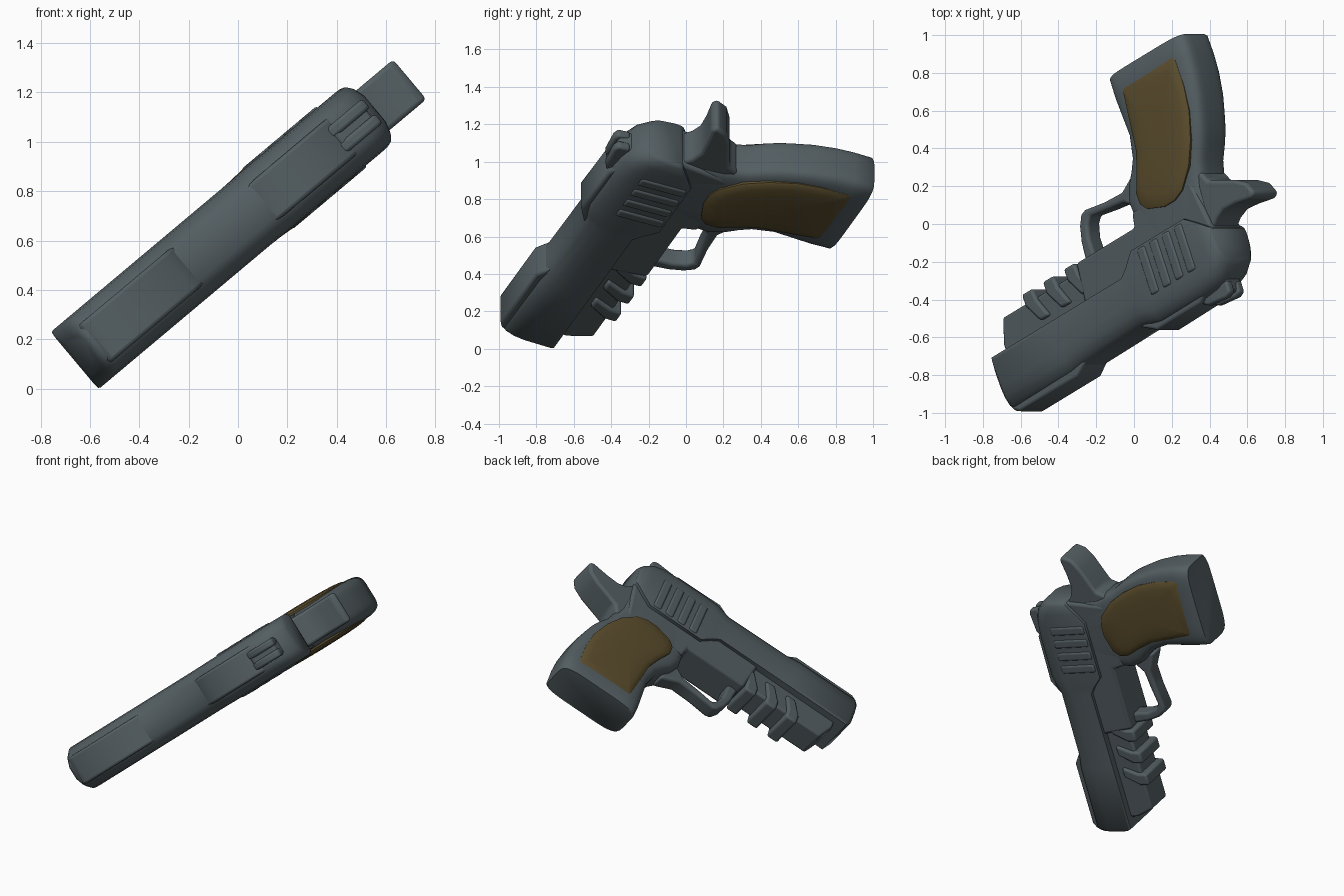
import bpy, bmesh, math
from mathutils import Matrix, Vector

# Local frame: X = muzzle to rear, Y = thickness, Z = up; then tilted into place
R, T = math.radians(25), math.radians(40)
d = Vector((math.cos(T), 0, math.sin(T)))
n = Vector((-math.sin(T), 0, math.cos(T)))
y = Vector((0, 1, 0))
back = d * math.cos(R) + y * math.sin(R)
up = d * math.sin(R) - y * math.cos(R)
PLACE = Matrix.Translation((0, 0, 0.669)) @ Matrix((back, n, up)).transposed().to_4x4()


def material(name, rgb):
    m = bpy.data.materials.new(name)
    m.diffuse_color = (*rgb, 1)
    return m


STEEL = material("slate_steel", (0.088, 0.112, 0.122))
WOOD = material("brown_grip", (0.105, 0.075, 0.026))


def loft(name, rings, mat=STEEL, bevel=0, angle=35):
    """Skin equal-length rings of points and cap both ends."""
    bm = bmesh.new()
    rows = [[bm.verts.new(p) for p in ring] for ring in rings]
    k = len(rows[0])
    for r0, r1 in zip(rows, rows[1:]):
        for i in range(k):
            j = (i + 1) % k
            bm.faces.new((r0[i], r0[j], r1[j], r1[i]))
    bm.faces.new(rows[0])
    bm.faces.new(rows[-1])
    bmesh.ops.recalc_face_normals(bm, faces=bm.faces)
    me = bpy.data.meshes.new(name)
    bm.to_mesh(me)
    bm.free()
    me.materials.append(mat)
    ob = bpy.data.objects.new(name, me)
    bpy.context.collection.objects.link(ob)
    ob.matrix_world = PLACE
    if bevel:
        mod = ob.modifiers.new("bevel", "BEVEL")
        mod.width, mod.segments, mod.limit_method = bevel, 3, "ANGLE"
        mod.angle_limit = math.radians(40)
    bpy.ops.object.select_all(action="DESELECT")
    ob.select_set(True)
    bpy.context.view_layer.objects.active = ob
    bpy.ops.object.shade_smooth_by_angle(angle=math.radians(angle))
    return ob


def prism(name, pts, w0, w1, mat=STEEL, bevel=0.015):
    return loft(name, [[(a, w, b) for a, b in pts] for w in (w0, w1)], mat, bevel)


# Slide: cross-sections along the barrel (position, bottom, top, half width)
def slide_ring(a, lo, hi, h):
    half = [(h * 0.97, lo), (h, lo + 0.02), (h, hi - 0.13), (h * 0.95, hi - 0.075),
            (h * 0.8, hi - 0.03), (h * 0.5, hi)]
    return [(a, w, b) for w, b in half] + [(a, -w, b) for w, b in reversed(half)]


loft("slide", [slide_ring(*s) for s in (
    (-1.122, 0.385, 0.565, 0.085), (-1.108, 0.33, 0.575, 0.122), (-1.08, 0.277, 0.58, 0.151),
    (-0.64, 0.277, 0.575, 0.151), (-0.55, 0.277, 0.56, 0.151), (-0.09, 0.277, 0.555, 0.151),
    (-0.04, 0.24, 0.575, 0.152), (0.03, 0.172, 0.592, 0.152), (0.33, 0.172, 0.59, 0.152),
    (0.43, 0.172, 0.58, 0.152), (0.5, 0.225, 0.555, 0.153), (0.56, 0.275, 0.5, 0.152),
    (0.58, 0.295, 0.47, 0.138))], angle=50)

# Raised front strip, rear plateau and notched rear sight
prism("front_strip", [(-1.105, 0.53), (-1.1, 0.575), (-1.06, 0.6), (-0.62, 0.6), (-0.53, 0.54)], -0.1, 0.1)
prism("top_plateau", [(-0.13, 0.54), (-0.02, 0.61), (0.31, 0.605), (0.4, 0.54)], -0.095, 0.095)
prism("rear_sight_base", [(0.27, 0.56), (0.31, 0.617), (0.48, 0.617), (0.505, 0.54)], -0.06, 0.06)
for side in (-1, 1):
    prism("rear_sight_prong", [(0.26, 0.58), (0.33, 0.63), (0.46, 0.643), (0.495, 0.63), (0.5, 0.56)],
          side * 0.015, side * 0.065, bevel=0.014)
    # Slide grip ridges
    for i in range(4):
        c = 0.105 + i * 0.093
        prism("slide_ridge", [(c - 0.03, 0.185), (c + 0.03, 0.185), (c + 0.02, 0.45), (c - 0.04, 0.45)],
              side * 0.13, side * 0.16, bevel=0.014)

# Under-barrel rail with slanted ribs
prism("rail", [(-1.015, 0.3), (-1.015, 0.23), (-0.96, 0.1), (-0.36, 0.1), (-0.3, 0.3)], -0.1, 0.1)
for c in (-0.73, -0.57, -0.41):
    prism("rail_rib", [(c - 0.045, 0.12), (c - 0.045, 0.053), (c + 0.035, 0.053), (c + 0.04, 0.12),
                       (c + 0.085, 0.23), (c + 0.015, 0.23)], -0.122, 0.122)

# Frame, trigger guard and tang
prism("frame", [(-0.4, 0.3), (-0.36, 0.06), (0.08, 0.06), (0.1, -0.02), (0.54, -0.02), (0.575, 0.3)],
      -0.125, 0.125, bevel=0.02)
prism("trigger_guard", [(-0.355, 0.1), (-0.335, -0.05), (-0.31, -0.13), (-0.275, -0.185), (-0.24, -0.195),
                        (-0.1, -0.175), (0.03, -0.17), (0.16, -0.24), (0.16, -0.07), (0.07, -0.07),
                        (0.02, -0.115), (-0.1, -0.13), (-0.22, -0.15), (-0.25, -0.12),
                        (-0.275, -0.05), (-0.28, 0.1)], -0.055, 0.055, bevel=0.018)
prism("tang", [(0.4, 0.28), (0.56, 0.29), (0.61, 0.25), (0.67, 0.228), (0.76, 0.235), (0.87, 0.255),
               (0.9, 0.235), (0.87, 0.165), (0.8, 0.115), (0.7, 0.07), (0.635, 0.04), (0.61, -0.02),
               (0.4, -0.06)], -0.105, 0.105, bevel=0.025)


# Grip: superellipse sections down the handle (height, front, back, half width)
def grip_ring(b, f, r, h):
    ring = []
    for i in range(40):
        t = 2 * math.pi * (i + 0.5) / 40
        c, s = math.cos(t), math.sin(t)
        ring.append(((f + r) / 2 + (r - f) / 2 * math.copysign(abs(c) ** 0.38, c),
                     h * math.copysign(abs(s) ** 0.38, s), b))
    return ring


loft("grip", [grip_ring(*s) for s in (
    (0.2, 0.085, 0.58, 0.125), (0.05, 0.085, 0.595, 0.127), (-0.08, 0.08, 0.64, 0.13),
    (-0.16, 0.115, 0.69, 0.132), (-0.22, 0.165, 0.72, 0.134), (-0.28, 0.205, 0.742, 0.136),
    (-0.4, 0.238, 0.782, 0.138), (-0.52, 0.235, 0.806, 0.14), (-0.62, 0.232, 0.815, 0.14),
    (-0.725, 0.238, 0.815, 0.14), (-0.735, 0.248, 0.807, 0.132))], angle=45)

# Domed brown grip panels on both sides
outline = [(0.33, -0.615), (0.345, -0.635), (0.71, -0.642), (0.728, -0.62), (0.724, -0.47), (0.7, -0.331),
           (0.645, -0.19), (0.575, -0.07), (0.48, 0.025), (0.41, 0.053), (0.33, 0.053), (0.22, 0.015),
           (0.185, -0.03), (0.185, -0.09), (0.24, -0.2), (0.28, -0.3), (0.305, -0.46)]
ca, cb = 0.465, -0.3
for side in (-1, 1):
    loft("grip_panel", [[(ca + (a - ca) * k, side * w, cb + (b - cb) * k) for a, b in outline]
                        for k, w in ((1, 0.08), (1, 0.136), (0.96, 0.144), (0.8, 0.152),
                                     (0.55, 0.157), (0.25, 0.159))], WOOD)
